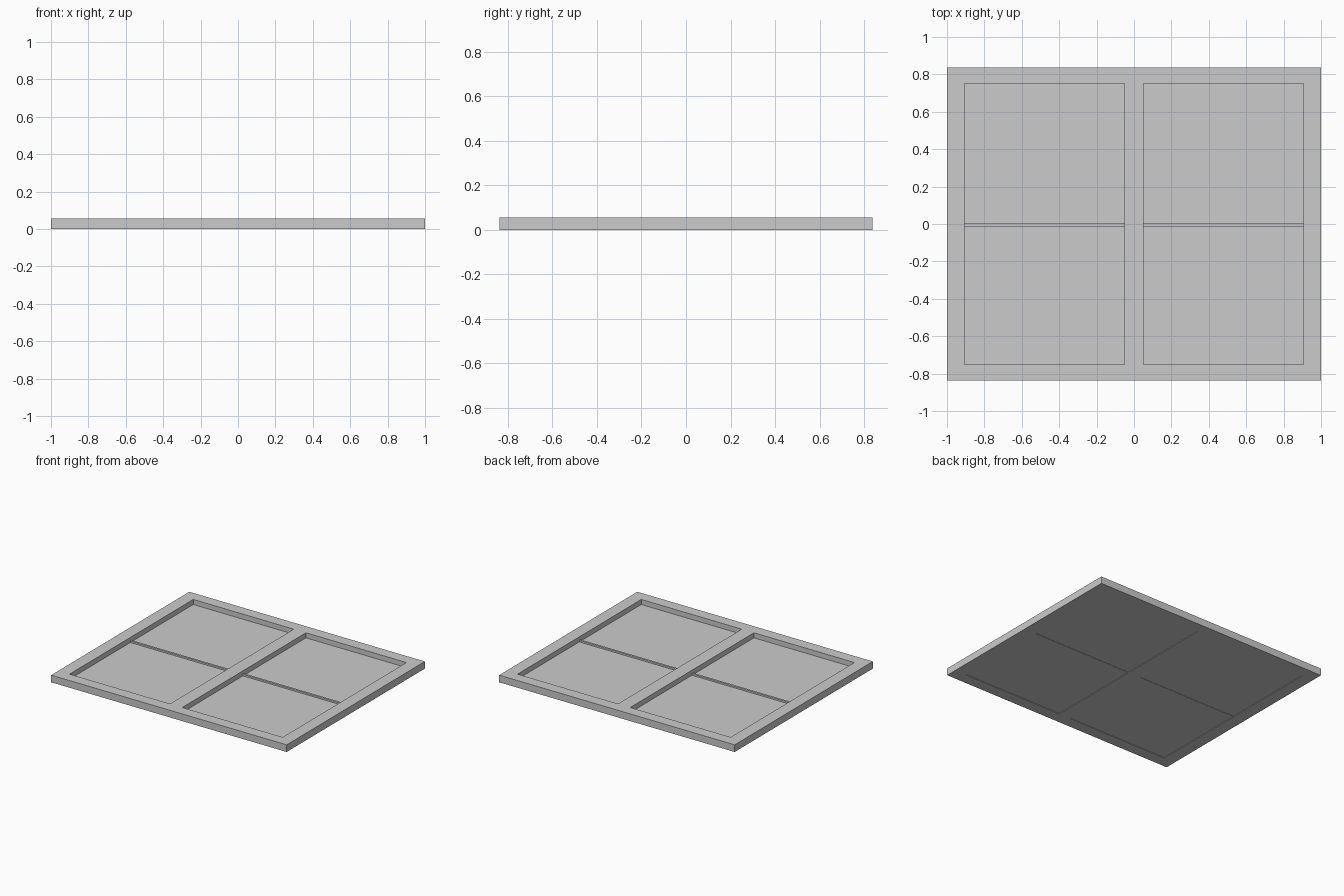
import bpy

if "Cube" in bpy.data.objects:
    bpy.data.objects.remove(bpy.data.objects["Cube"])


def box(name, x0, x1, y0, y1, z0, z1):
    bpy.ops.mesh.primitive_cube_add(
        size=1, location=((x0 + x1) / 2, (y0 + y1) / 2, (z0 + z1) / 2))
    ob = bpy.context.object
    ob.name = name
    ob.scale = (x1 - x0, y1 - y0, z1 - z0)
    bpy.ops.object.transform_apply(location=False, rotation=False, scale=True)
    return ob


W, D, H = 1.0, 0.8375, 0.055        # half width, half depth, thickness
IN_X, OUT_X, OPEN_Y = 0.052, 0.905, 0.75

# Frame: one solid slab with two openings cut through
frame = box("window_frame", -W, W, -D, D, 0, H)
for side, x0, x1 in (("left", -OUT_X, -IN_X), ("right", IN_X, OUT_X)):
    cutter = box(side + "_opening_cutter", x0, x1, -OPEN_Y, OPEN_Y, -0.1, 0.2)
    cutter.hide_render = True
    cutter.hide_set(True)
    mod = frame.modifiers.new(side + "_opening", 'BOOLEAN')
    mod.operation = 'DIFFERENCE'
    mod.solver = 'EXACT'
    mod.object = cutter

# Glass panes and slim glazing bars inside each opening
for side, x0, x1 in (("left", -OUT_X, -IN_X), ("right", IN_X, OUT_X)):
    box(side + "_pane", x0, x1, -OPEN_Y, OPEN_Y, 0.004, 0.016)
    box(side + "_glazing_bar", x0, x1, -0.014, 0.002, 0.002, 0.028)
